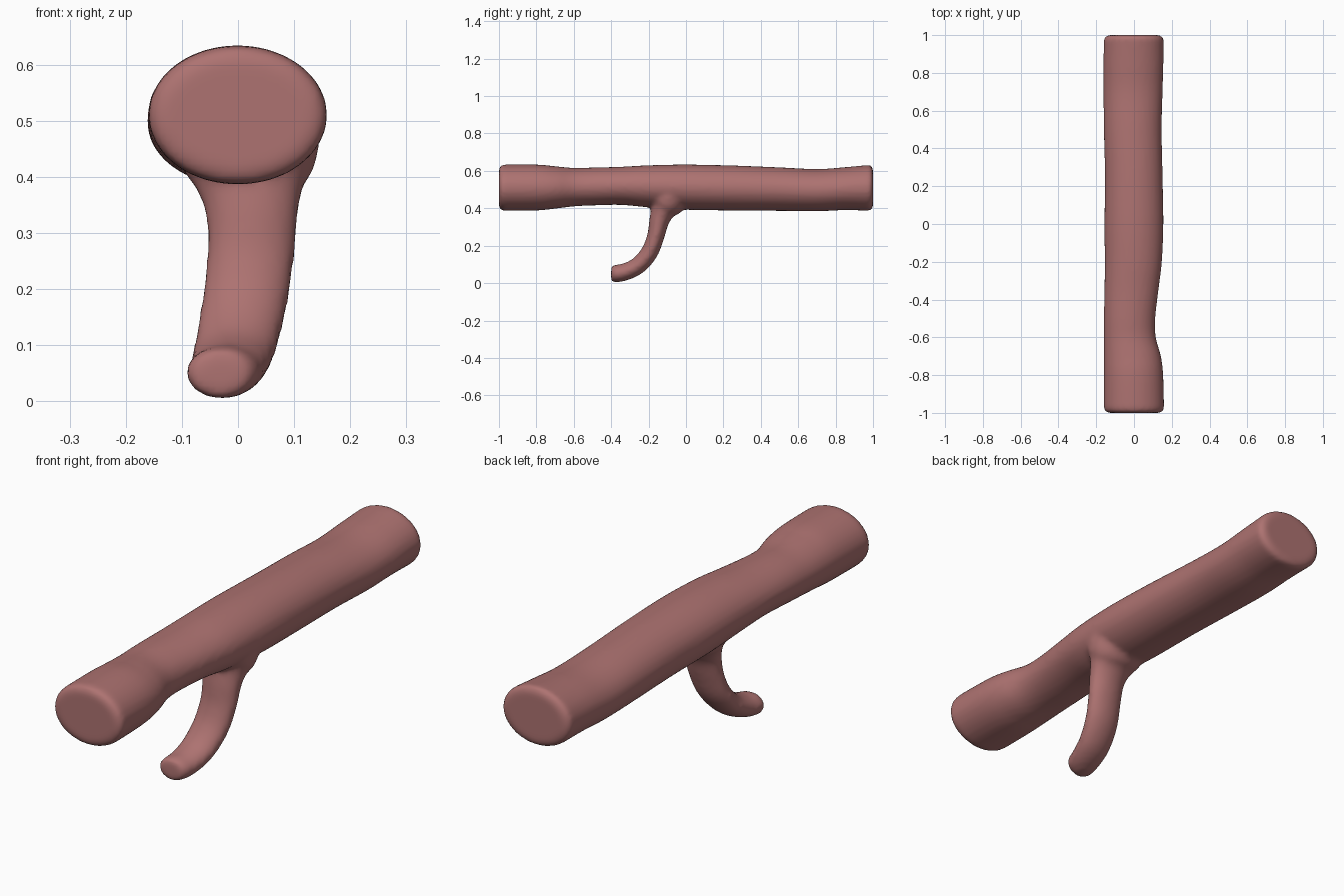
import bpy, bmesh, math
from mathutils import Vector

if "Cube" in bpy.data.objects:
    bpy.data.objects.remove(bpy.data.objects["Cube"])


def spline(rows, steps):
    """Catmull-Rom interpolation through rows of numbers."""
    rows = [Vector(r) for r in rows]
    out = []
    for i in range(len(rows) - 1):
        a, b = rows[max(i - 1, 0)], rows[i]
        c, d = rows[i + 1], rows[min(i + 2, len(rows) - 1)]
        for s in range(steps):
            t = s / steps
            out.append(0.5 * (2 * b + (c - a) * t + (2 * a - 5 * b + 4 * c - d) * t**2
                              + (3 * b - a - 3 * c + d) * t**3))
    return out + [rows[-1]]


def loft(bm, rings, n=32):
    """Skin ellipses given as (centre, x axis, second axis), capping both ends."""
    loops = []
    for c, u, v in rings:
        loops.append([bm.verts.new(c + u * math.cos(a) + v * math.sin(a))
                      for a in (2 * math.pi * k / n for k in range(n))])
    for p, q in zip(loops, loops[1:]):
        for k in range(n):
            bm.faces.new((p[k], p[(k + 1) % n], q[(k + 1) % n], q[k]))
    bm.faces.new(loops[0][::-1])
    bm.faces.new(loops[-1])


bm = bmesh.new()

# Log: y, min x, max x, min z, max z
log = [(-1.0, -.16, .16, .386, .634), (-.8, -.16, .155, .388, .634),
       (-.7, -.16, .143, .398, .625), (-.6, -.16, .116, .41, .616),
       (-.5, -.16, .113, .415, .618), (-.35, -.157, .13, .418, .622),
       (-.2, -.155, .148, .405, .63), (0, -.157, .156, .392, .634),
       (.25, -.154, .152, .388, .629), (.5, -.16, .147, .386, .619),
       (.7, -.162, .152, .384, .61), (.85, -.162, .156, .39, .62),
       (1.0, -.16, .158, .386, .634)]
rings = []
for y, x0, x1, z0, z1 in spline(log, 5):
    rings.append((Vector(((x0 + x1) / 2, y, (z0 + z1) / 2)),
                  Vector(((x1 - x0) / 2, 0, 0)), Vector((0, 0, (z1 - z0) / 2))))
# Rounded rims at both ends
for end in (0, -1):
    c, u, v = rings[end]
    inner = c - Vector((0, math.copysign(0.025, c.y), 0))
    rim = [(c, u * .85, v * .83), (c.lerp(inner, .3), u * .95, v * .94), (inner, u, v)]
    rings = rim + rings[1:] if end == 0 else rings[:-1] + rim[::-1]
loft(bm, rings)

# Side branch: centre x, y, z, half width, half thickness
branch = [(.02, -.08, .52, .13, .13), (.018, -.105, .43, .122, .10),
          (.02, -.125, .385, .097, .067), (.025, -.144, .33, .082, .053),
          (.022, -.162, .25, .078, .046), (.01, -.195, .165, .077, .046),
          (-.005, -.255, .095, .074, .046), (-.018, -.325, .06, .069, .046),
          (-.03, -.384, .05, .062, .046), (-.032, -.4, .049, .045, .034)]
pts = spline(branch, 5)
rings = []
for i, p in enumerate(pts):
    a, b = pts[max(i - 1, 0)], pts[min(i + 1, len(pts) - 1)]
    side = Vector((0, -(b[2] - a[2]), b[1] - a[1])).normalized()
    rings.append((Vector(p[:3]), Vector((p[3], 0, 0)), side * p[4]))
loft(bm, rings)

bmesh.ops.recalc_face_normals(bm, faces=bm.faces)
mesh = bpy.data.meshes.new("log_with_branch")
bm.to_mesh(mesh)
bm.free()
obj = bpy.data.objects.new("log_with_branch", mesh)
bpy.context.collection.objects.link(obj)

# Bark colour
bark = bpy.data.materials.new("bark")
bark.diffuse_color = (0.42, 0.17, 0.165, 1)
bark.use_nodes = True
bark.node_tree.nodes["Principled BSDF"].inputs["Base Color"].default_value = bark.diffuse_color
mesh.materials.append(bark)

# Fuse log and branch into one soft skin
remesh = obj.modifiers.new("fuse", 'REMESH')
remesh.mode = 'VOXEL'
remesh.voxel_size = 0.011
remesh.use_smooth_shade = True
soften = obj.modifiers.new("soften", 'SMOOTH')
soften.factor = 0.5
soften.iterations = 6
for poly in mesh.polygons:
    poly.use_smooth = True
